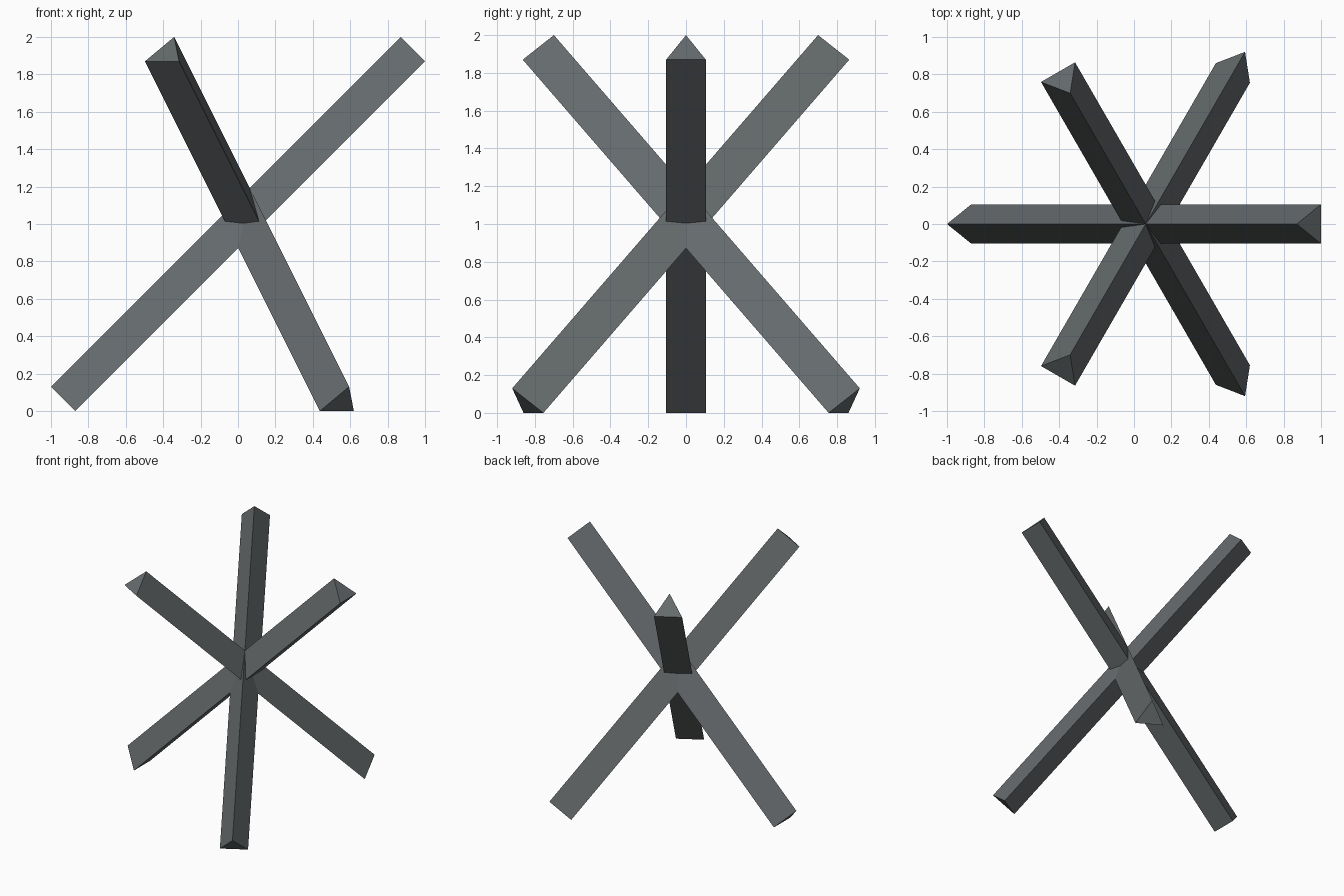
import bpy
from mathutils import Matrix, Vector

if "Cube" in bpy.data.objects:
    bpy.data.objects.remove(bpy.data.objects["Cube"])

steel = bpy.data.materials.new("dark grey steel")
steel.diffuse_color = (0.13, 0.145, 0.15, 1)
steel.use_nodes = True
steel.node_tree.nodes["Principled BSDF"].inputs["Base Color"].default_value = steel.diffuse_color

CX = 0.0625     # vertical axis the three beams are turned around
HALF = 0.105    # half width of the flat underside


def beam(name, turn):
    """Solid triangular bar leaning at 45 degrees: ridge up, flat side below."""
    low = [Vector((-1, 0, 0.13)), Vector((-0.87, -HALF, 0)), Vector((-0.87, HALF, 0))]
    high = [p + Vector((1.87, 0, 1.87)) for p in low]
    pivot = Matrix.Translation((CX, 0, 0))
    m = pivot @ Matrix.Rotation(turn, 4, 'Z') @ pivot.inverted()
    faces = [(0, 2, 1), (3, 4, 5), (0, 1, 4, 3), (1, 2, 5, 4), (2, 0, 3, 5)]
    mesh = bpy.data.meshes.new(name)
    mesh.from_pydata([m @ p for p in low + high], [], faces)
    mesh.materials.append(steel)
    mesh.update()
    bpy.context.collection.objects.link(bpy.data.objects.new(name, mesh))


# Three crossing beams, a third of a turn apart
for i in range(3):
    beam(f"crossed_beam_{i + 1}", i * 2.0943951)
